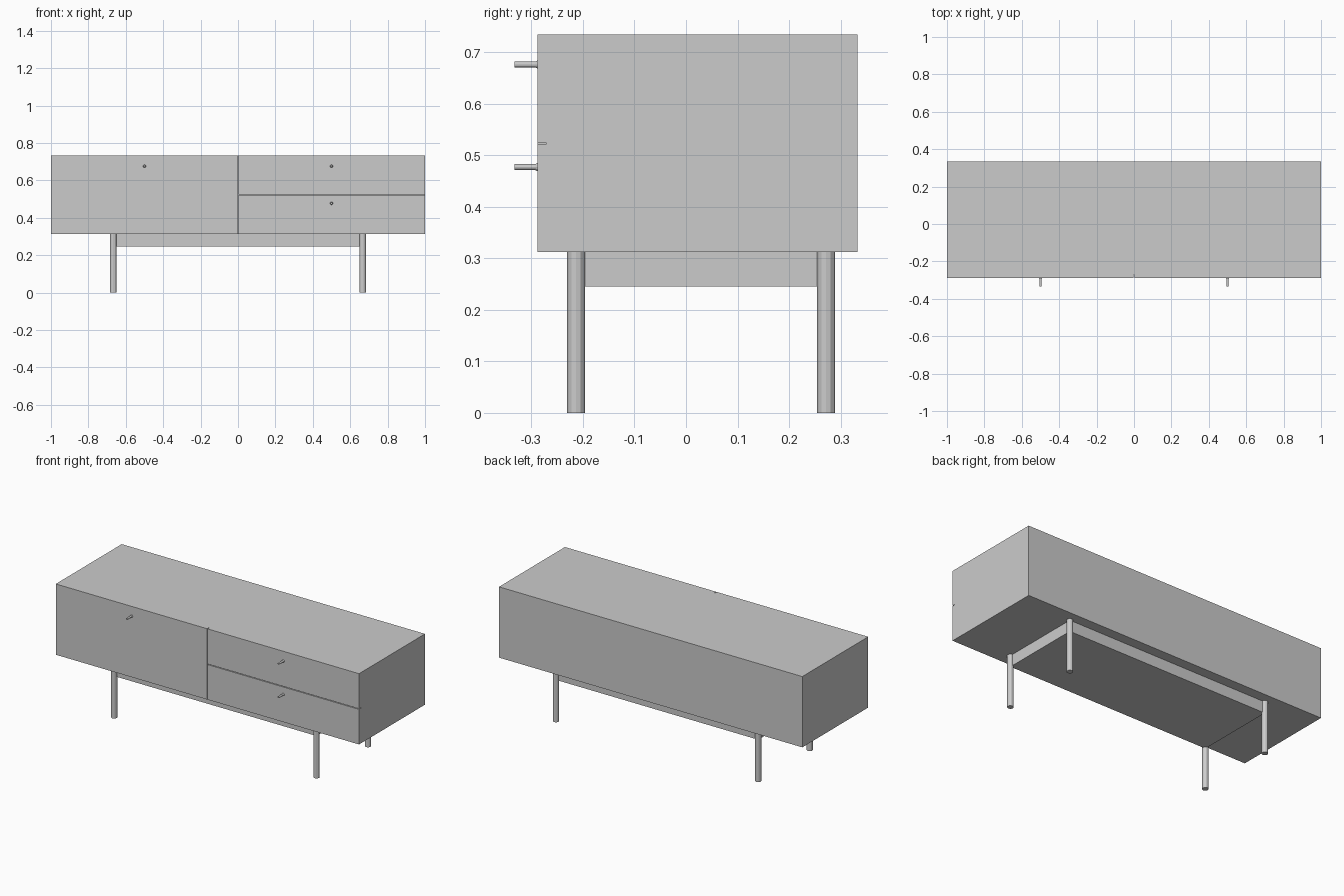
import bpy

cube = bpy.data.objects.get("Cube")
if cube:
    bpy.data.objects.remove(cube, do_unlink=True)

grey = bpy.data.materials.new("light_grey")
grey.use_nodes = True
tone = (0.6, 0.6, 0.6, 1.0)
grey.diffuse_color = tone
grey.node_tree.nodes["Principled BSDF"].inputs["Base Color"].default_value = tone


def finish(name):
    obj = bpy.context.object
    obj.name = name
    obj.data.materials.append(grey)
    return obj


def box(name, low, high):
    centre = [(a + b) / 2 for a, b in zip(low, high)]
    bpy.ops.mesh.primitive_cube_add(size=1, location=centre)
    obj = bpy.context.object
    obj.scale = [b - a for a, b in zip(low, high)]
    bpy.ops.object.transform_apply(location=False, rotation=False, scale=True)
    return finish(name)


def rod(name, radius, tip_radius, length, centre, tilt=0.0):
    bpy.ops.mesh.primitive_cone_add(vertices=12, radius1=radius, radius2=tip_radius,
                                    depth=length, location=centre, rotation=(tilt, 0, 0))
    return finish(name)


FRONT, BACK = -0.288, 0.333
BASE, TOP = 0.312, 0.734
GROOVE_BACK, GAP = -0.272, 0.002
SPLIT = 0.523

# Cabinet body with shadow gaps between the door and the drawers
body = box("cabinet_body", (-1, FRONT, BASE), (1, BACK, TOP))
cutters = [
    box("door_gap_cutter", (-GAP, FRONT - 0.1, BASE - 0.1), (GAP, GROOVE_BACK, TOP + 0.1)),
    box("drawer_gap_cutter", (0, FRONT - 0.1, SPLIT - GAP), (1.1, GROOVE_BACK, SPLIT + GAP)),
]
for cutter in cutters:
    cut = body.modifiers.new("gap", 'BOOLEAN')
    cut.operation = 'DIFFERENCE'
    cut.solver = 'EXACT'
    cut.object = cutter
    bpy.context.view_layer.objects.active = body
    bpy.ops.object.modifier_apply(modifier=cut.name)
    bpy.data.objects.remove(cutter, do_unlink=True)

# Base frame, its corners centred on the legs
LEG_X, LEG_FRONT, LEG_BACK = 0.667, -0.213, 0.272
box("base_frame", (-LEG_X, LEG_FRONT, 0.245), (LEG_X, LEG_BACK, BASE))

# Legs
for side, x in (("left", LEG_X), ("right", -LEG_X)):
    for end, y in (("front", LEG_FRONT), ("back", LEG_BACK)):
        rod(f"{end}_{side}_leg", 0.0175, 0.0175, BASE, (x, y, BASE / 2))

# Peg handles with a small flared collar against the front
QUARTER = 1.5707963
for part, x, z in (("door", -0.5, 0.676),
                   ("upper_drawer", 0.5, 0.676),
                   ("lower_drawer", 0.5, 0.477)):
    rod(f"{part}_handle", 0.0055, 0.0055, 0.045, (x, FRONT - 0.0225, z), QUARTER)
    rod(f"{part}_handle_collar", 0.008, 0.0055, 0.005, (x, FRONT - 0.0025, z), QUARTER)
